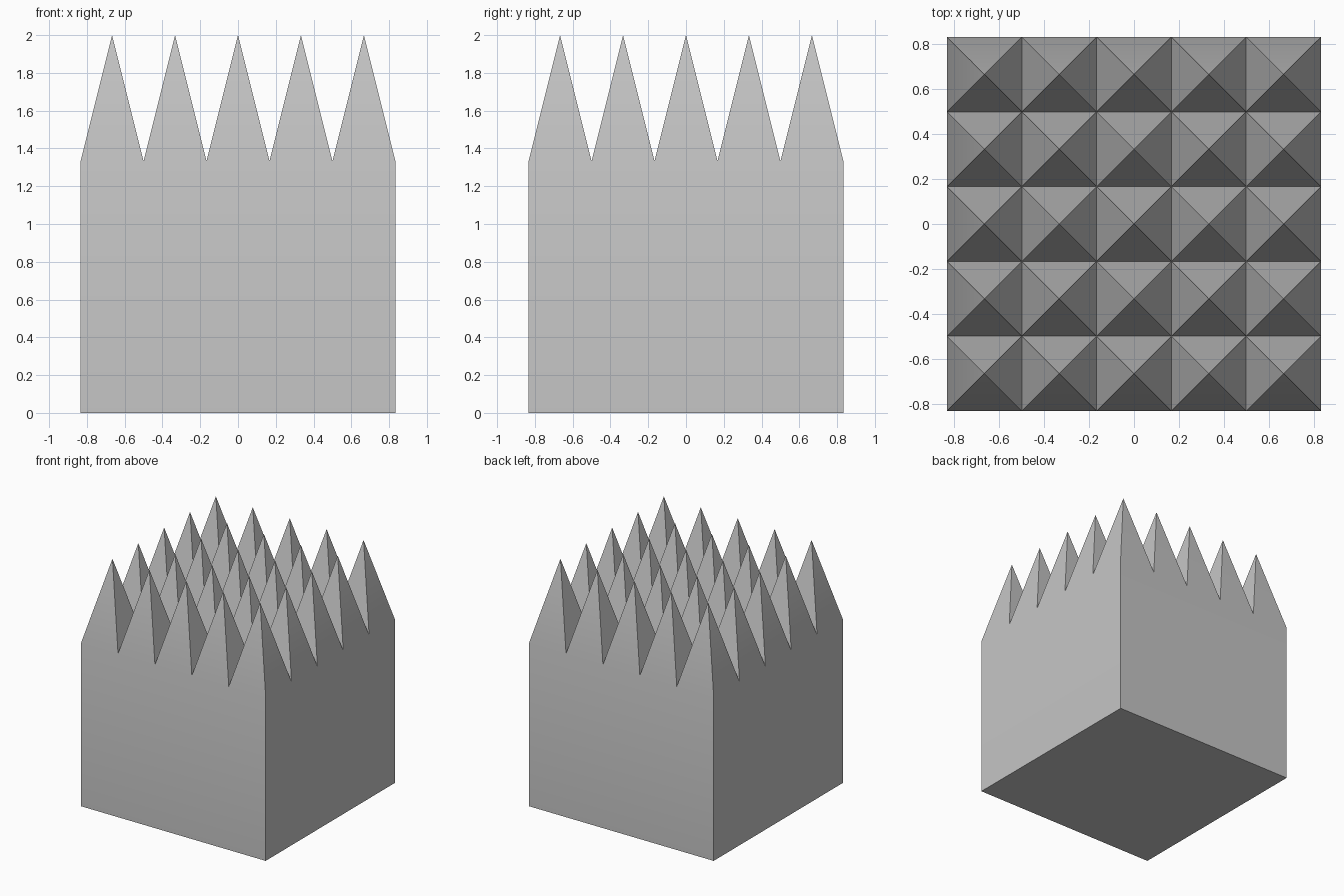
import bpy
import bmesh
import math

cube = bpy.data.objects.get("Cube")
if cube:
    bpy.data.objects.remove(cube, do_unlink=True)

COUNT = 5              # spikes along each side
CELL = 1 / 3           # spike base width
WALL_TOP = 4 / 3       # block height
SPIKE = 2 / 3          # spike height

grey = bpy.data.materials.new("plain grey")
grey.use_nodes = True
colour = (0.56, 0.56, 0.56, 1)
grey.diffuse_color = colour
grey.node_tree.nodes["Principled BSDF"].inputs["Base Color"].default_value = colour

bm = bmesh.new()

# Top grid, one cell per spike
bmesh.ops.create_grid(bm, x_segments=COUNT, y_segments=COUNT, size=COUNT * CELL / 2)
bmesh.ops.translate(bm, verts=bm.verts, vec=(0, 0, WALL_TOP))
cells = bm.faces[:]

# Walls and floor
rim = [e for e in bm.edges if e.is_boundary]
walls = bmesh.ops.extrude_edge_only(bm, edges=rim)["geom"]
for item in walls:
    if isinstance(item, bmesh.types.BMVert):
        item.co.z = 0
bmesh.ops.contextual_create(bm, geom=[e for e in bm.edges if e.is_boundary])

# Spikes: raise the centre of every cell
tips = bmesh.ops.poke(bm, faces=cells)["verts"]
for tip in tips:
    tip.co.z = WALL_TOP + SPIKE

bmesh.ops.recalc_face_normals(bm, faces=bm.faces)
mesh = bpy.data.meshes.new("spiked_block")
bm.to_mesh(mesh)
bm.free()
mesh.materials.append(grey)

block = bpy.data.objects.new("spiked_block", mesh)
bpy.context.collection.objects.link(block)
bpy.ops.object.select_all(action="DESELECT")
block.select_set(True)
bpy.context.view_layer.objects.active = block
bpy.ops.object.shade_smooth_by_angle(angle=math.radians(30))
